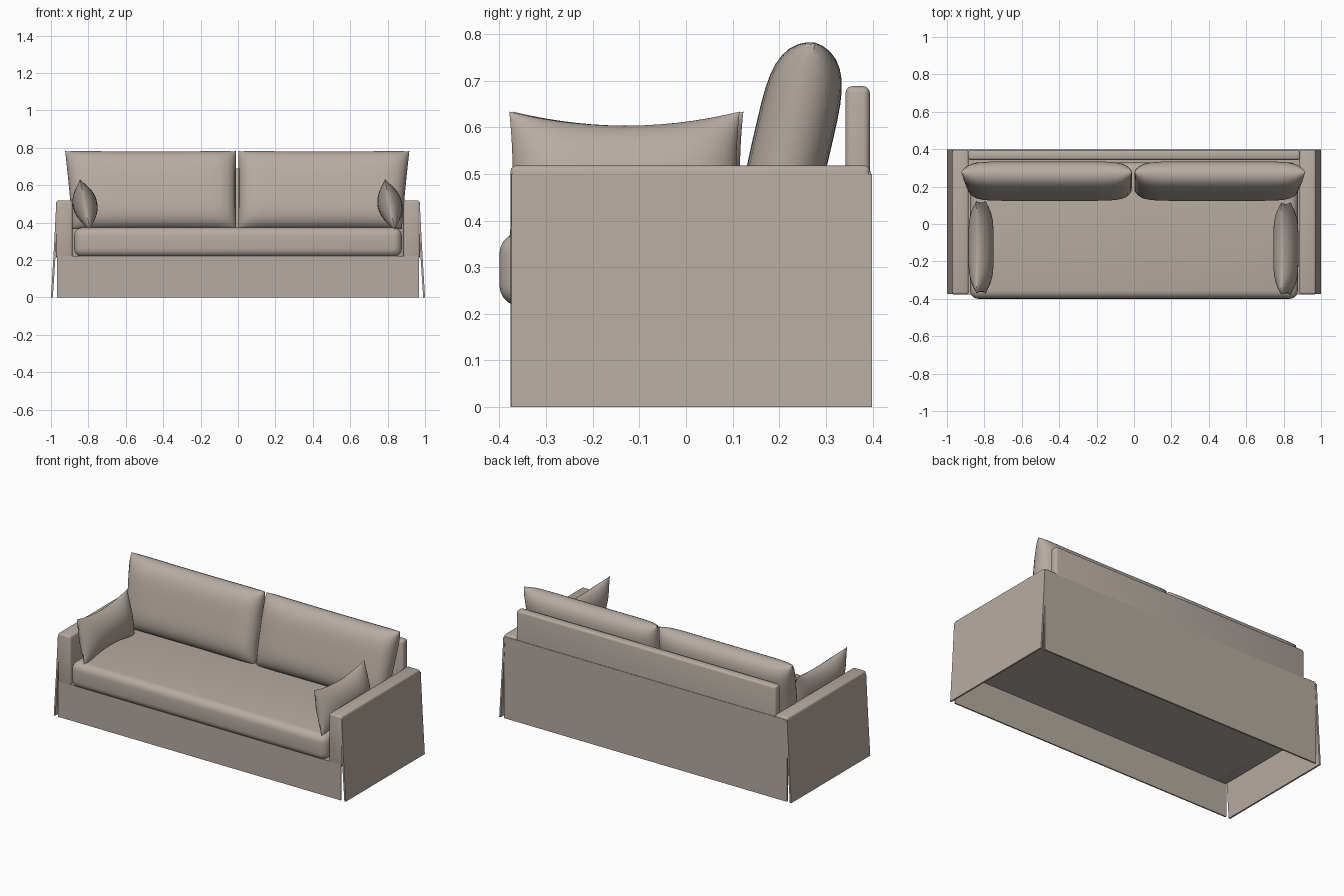
import bpy, bmesh, math
from mathutils import Vector

cube = bpy.data.objects.get("Cube")
if cube:
    bpy.data.objects.remove(cube, do_unlink=True)

fabric = bpy.data.materials.new("warm_greige_fabric")
fabric.use_nodes = True
COLOUR = (0.47, 0.41, 0.36, 1)
fabric.diffuse_color = COLOUR
fabric.node_tree.nodes["Principled BSDF"].inputs["Base Color"].default_value = COLOUR


def finish(name, bm, bevel=0, segments=3):
    bmesh.ops.recalc_face_normals(bm, faces=bm.faces)
    if bevel:
        bmesh.ops.bevel(bm, geom=bm.edges[:], offset=bevel, segments=segments,
                        profile=0.5, affect='EDGES', clamp_overlap=True)
    mesh = bpy.data.meshes.new(name)
    bm.to_mesh(mesh)
    bm.free()
    mesh.materials.append(fabric)
    obj = bpy.data.objects.new(name, mesh)
    bpy.context.collection.objects.link(obj)
    bpy.ops.object.select_all(action='DESELECT')
    obj.select_set(True)
    bpy.context.view_layer.objects.active = obj
    bpy.ops.object.shade_smooth_by_angle(angle=math.radians(40))
    return obj


def box(name, x, y, z, bevel=0, segments=3):
    bm = bmesh.new()
    bmesh.ops.create_cube(bm, size=1)
    for v in bm.verts:
        v.co = [(a + b) / 2 + c * (b - a) for (a, b), c in zip((x, y, z), v.co)]
    return finish(name, bm, bevel, segments)


def prism(name, profile, y0, y1):
    """Extrude an (x, z) profile along y."""
    bm = bmesh.new()
    face = bm.faces.new([bm.verts.new((x, y0, z)) for x, z in profile])
    new = bmesh.ops.extrude_face_region(bm, geom=[face])["geom"]
    bmesh.ops.translate(bm, vec=(0, y1 - y0, 0),
                        verts=[g for g in new if isinstance(g, bmesh.types.BMVert)])
    return finish(name, bm)


def cushion(name, half, centre, rotation, powers, root, pinch=(0, 0), flare=0, n=20):
    """Puffed rectangle in local xz, thick along y, with a seam round the rim."""
    hw, ht, hh = half
    bm = bmesh.new()
    grid = {}
    for i in range(n + 1):
        for j in range(n + 1):
            u = math.sin(math.pi * (i / n - 0.5))
            v = math.sin(math.pi * (j / n - 0.5))
            puff = max(0, (1 - abs(u) ** powers[0]) * (1 - abs(v) ** powers[1])) ** root
            x = hw * u * (1 - pinch[0] * (1 - v * v)) + flare * v * (1 + u * math.copysign(1, flare)) / 2
            z = hh * v * (1 - pinch[1] * (1 - u * u))
            rim = i in (0, n) or j in (0, n)
            for side in (-1, 1):
                if rim and side == 1:
                    grid[i, j, 1] = grid[i, j, -1]
                else:
                    grid[i, j, side] = bm.verts.new((x, side * ht * puff, z))
    for i in range(n):
        for j in range(n):
            for side in (-1, 1):
                bm.faces.new([grid[i + a, j + b, side]
                              for a, b in ((0, 0), (1, 0), (1, 1), (0, 1))])
    obj = finish(name, bm)
    obj.location = Vector(centre)
    obj.rotation_euler = [math.radians(a) for a in rotation]
    return obj


# Hollow base: deck and thin skirt panels
box("seat_deck", (-0.96, 0.96), (-0.37, 0.39), (0.205, 0.222))
box("front_skirt", (-0.968, 0.968), (-0.376, -0.368), (0, 0.222))
box("back_skirt", (-0.968, 0.968), (0.387, 0.397), (0, 0.505))

# Arms with flared outer panels
for side, s in (("left", 1), ("right", -1)):
    inner, outer = sorted((s * 0.885, s * 0.972))
    box(side + "_arm", (inner, outer), (-0.376, 0.395), (0.205, 0.518), 0.012)
    prism(side + "_side_skirt",
          [(s * x, z) for x, z in ((0.972, 0.5), (0.985, 0.25), (1.0, 0),
                                   (0.99, 0), (0.974, 0.25), (0.96, 0.5))],
          -0.374, 0.399)

# Back frame
box("back_frame", (-0.888, 0.888), (0.342, 0.394), (0.21, 0.688), 0.014)

# Long seat cushion
box("seat_cushion", (-0.876, 0.876), (-0.4, 0.33), (0.216, 0.374), 0.045, 5)

# Two leaning back cushions, wider at the top outer corner
for side, s, x in (("left", 1, 0.449), ("right", -1, -0.457)):
    cushion(side + "_back_cushion", (0.447, 0.084, 0.214), (x, 0.229, 0.573),
            (-13, 0, 0), (10, 4), 0.5, (0.004, 0.012), s * 0.02)

# Throw pillows against the arms, both tilted the same way
for side, x, y in (("left", 0.812, -0.132), ("right", -0.818, -0.124)):
    cushion(side + "_throw_pillow", (0.247, 0.066, 0.14), (x, y, 0.496),
            (-11, 0, 90), (4, 2), 0.65, (0.03, 0.22))
